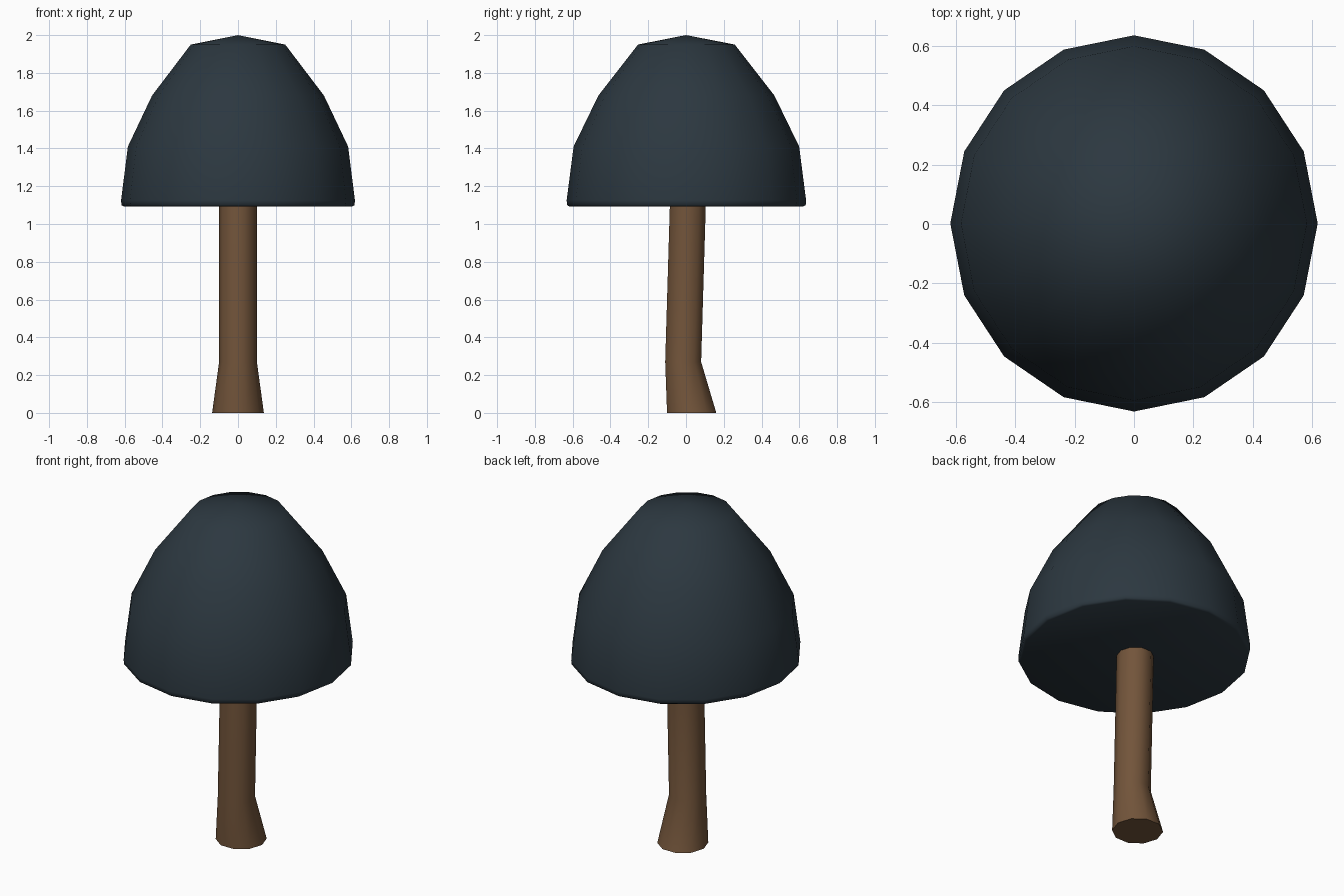
import bpy, bmesh, math

if "Cube" in bpy.data.objects:
    bpy.data.objects.remove(bpy.data.objects["Cube"])


def material(name, rgb):
    m = bpy.data.materials.new(name)
    m.diffuse_color = (*rgb, 1)
    m.use_nodes = True
    m.node_tree.nodes["Principled BSDF"].inputs["Base Color"].default_value = m.diffuse_color
    return m


def loft(name, rings, sides, mat, tip=None, angle=60):
    """Skin stacked rings given as (z, radius_x, radius_y, centre_y)."""
    bm = bmesh.new()
    loops = []
    for z, rx, ry, cy in rings:
        loops.append([bm.verts.new((rx * math.cos(a), cy + ry * math.sin(a), z))
                      for a in (2 * math.pi * i / sides for i in range(sides))])
    for low, high in zip(loops, loops[1:]):
        for i in range(sides):
            j = (i + 1) % sides
            bm.faces.new((low[i], low[j], high[j], high[i]))
    bm.faces.new(loops[0][::-1])
    if tip is None:
        bm.faces.new(loops[-1])
    else:
        top = bm.verts.new((0, 0, tip))
        for i in range(sides):
            bm.faces.new((loops[-1][i], loops[-1][(i + 1) % sides], top))
    mesh = bpy.data.meshes.new(name)
    bm.to_mesh(mesh)
    bm.free()
    mesh.materials.append(mat)
    obj = bpy.data.objects.new(name, mesh)
    bpy.context.collection.objects.link(obj)
    bpy.ops.object.select_all(action='DESELECT')
    obj.select_set(True)
    bpy.context.view_layer.objects.active = obj
    bpy.ops.object.shade_smooth_by_angle(angle=math.radians(angle))
    return obj


# Domed crown: rounded lower rim, flat underside, shallow peak
profile = [(1.093, 0.605), (1.10, 0.617), (1.125, 0.619),
           (1.41, 0.583), (1.68, 0.455), (1.95, 0.25)]
loft("crown", [(z, r, r * 1.024, 0.002) for z, r in profile], 16,
     material("dark_foliage", (0.025, 0.039, 0.051)), tip=2.0)

# Trunk: flared foot pushed backwards, slight lean above
loft("trunk", [(0, 0.137, 0.137, 0.03), (0.27, 0.1, 0.1, -0.015),
               (1.11, 0.1, 0.1, 0.01)], 10,
     material("bark", (0.17, 0.09, 0.043)))
